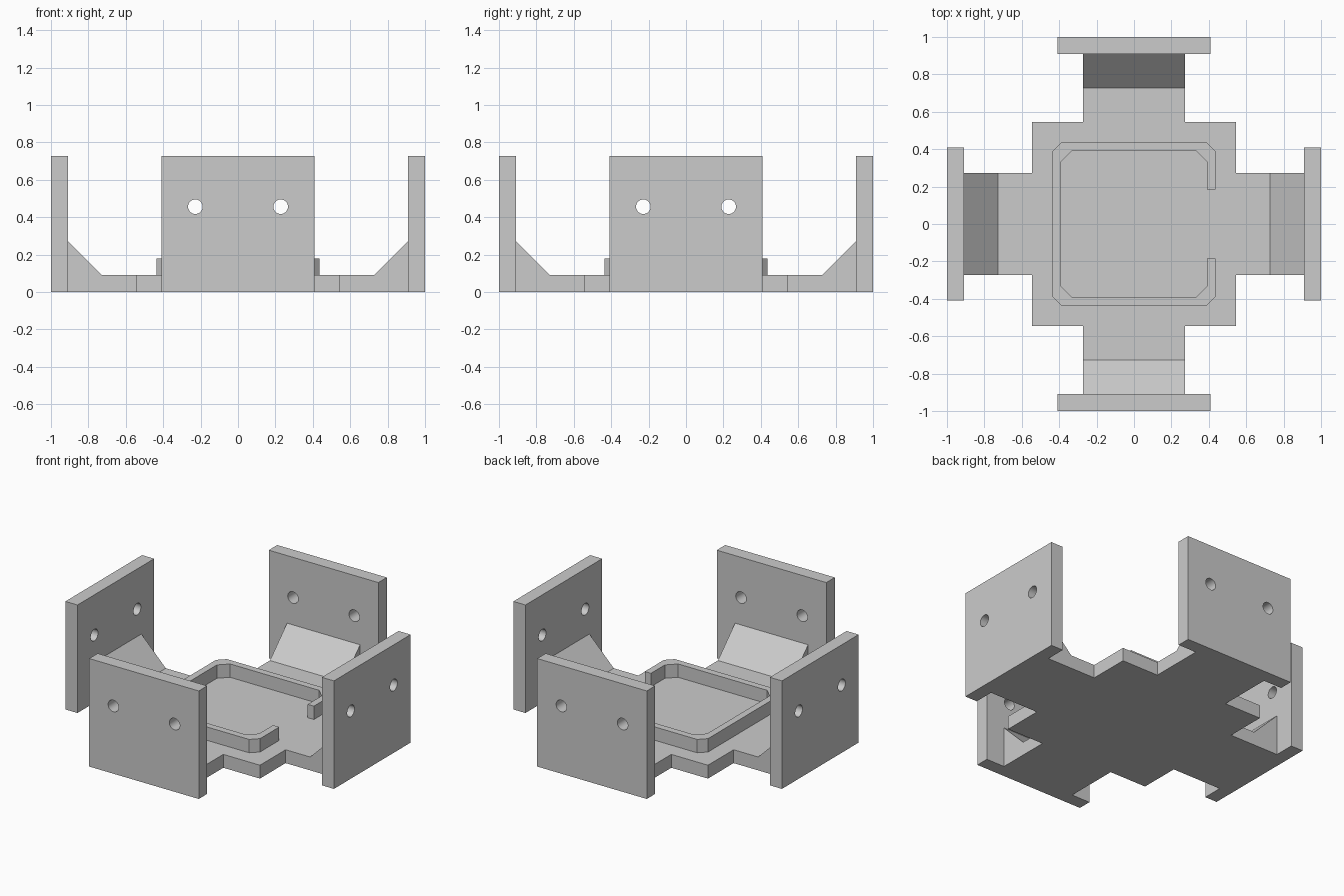
import bpy
import bmesh
from math import pi, radians
from mathutils import Matrix, Vector

default = bpy.data.objects.get("Cube")
if default:
    bpy.data.objects.remove(default)

# Main dimensions
T = 0.09          # floor and plate thickness
IN = 1 - T        # inner face of the end plates
CORE = 0.545      # half size of the central square
ARM = 0.272       # half width of the arms
PLATE_W = 0.408   # half width of the end plates
PLATE_H = 0.727
GUSSET = 0.182    # leg of the corner braces

grey = bpy.data.materials.new("light_grey")
grey.use_nodes = True
grey.diffuse_color = (0.6, 0.6, 0.6, 1)
grey.node_tree.nodes["Principled BSDF"].inputs["Base Color"].default_value = (0.6, 0.6, 0.6, 1)


def prism(name, points, direction):
    """Extrude a flat outline along a direction into a closed solid."""
    bm = bmesh.new()
    face = bm.faces.new([bm.verts.new(p) for p in points])
    result = bmesh.ops.extrude_face_region(bm, geom=[face], use_keep_orig=True)
    moved = [g for g in result["geom"] if isinstance(g, bmesh.types.BMVert)]
    bmesh.ops.translate(bm, verts=moved, vec=Vector(direction))
    bmesh.ops.recalc_face_normals(bm, faces=bm.faces)
    mesh = bpy.data.meshes.new(name)
    bm.to_mesh(mesh)
    bm.free()
    mesh.materials.append(grey)
    obj = bpy.data.objects.new(name, mesh)
    bpy.context.collection.objects.link(obj)
    return obj


def cut_hole(obj, x, z):
    """Drill a round hole through a plate along y."""
    bpy.ops.mesh.primitive_cylinder_add(vertices=32, radius=0.039, depth=0.4,
                                        location=(x, -1 + T / 2, z),
                                        rotation=(pi / 2, 0, 0))
    cutter = bpy.context.object
    cutter.hide_render = True
    mod = obj.modifiers.new("hole", "BOOLEAN")
    mod.operation = "DIFFERENCE"
    mod.solver = "EXACT"
    mod.object = cutter
    bpy.context.view_layer.objects.active = obj
    bpy.ops.object.modifier_apply(modifier=mod.name)
    bpy.data.objects.remove(cutter)


# Floor: a square with an arm on each side
quarter = [(IN, -ARM), (IN, ARM), (CORE, ARM), (CORE, CORE), (ARM, CORE)]
outline = [Matrix.Rotation(i * pi / 2, 3, "Z") @ Vector((x, y, 0))
           for i in range(4) for x, y in quarter]
prism("floor", outline, (0, 0, T))

# End plates with two holes each, and a sloped brace at each foot
for i, side in enumerate(("front", "left", "back", "right")):
    turn = Matrix.Rotation(i * pi / 2, 4, "Z")
    plate = prism(side + "_plate",
                  [(-PLATE_W, -1, 0), (PLATE_W, -1, 0),
                   (PLATE_W, -1, PLATE_H), (-PLATE_W, -1, PLATE_H)], (0, T, 0))
    for x in (-0.228, 0.228):
        cut_hole(plate, x, 0.456)
    brace = prism(side + "_brace",
                  [(-ARM, -IN, T), (-ARM, -IN + GUSSET, T), (-ARM, -IN, T + GUSSET)],
                  (2 * ARM, 0, 0))
    for obj in (plate, brace):
        obj.data.transform(turn)
    bpy.ops.object.select_all(action="DESELECT")
    plate.select_set(True)
    bpy.context.view_layer.objects.active = plate
    bpy.ops.object.shade_smooth_by_angle(angle=radians(30))

# Raised rim with clipped corners, open on the left side
GAP = 0.184


def rim_line(r, c):
    half = [(r, GAP), (r, r - c), (r - c, r), (c - r, r), (-r, r - c)]
    return half + [(x, -y) for x, y in reversed(half)]


loop = rim_line(0.436, 0.048) + rim_line(0.39, 0.058)[::-1]
prism("rim", [(x, y, T) for x, y in loop], (0, 0, T))
